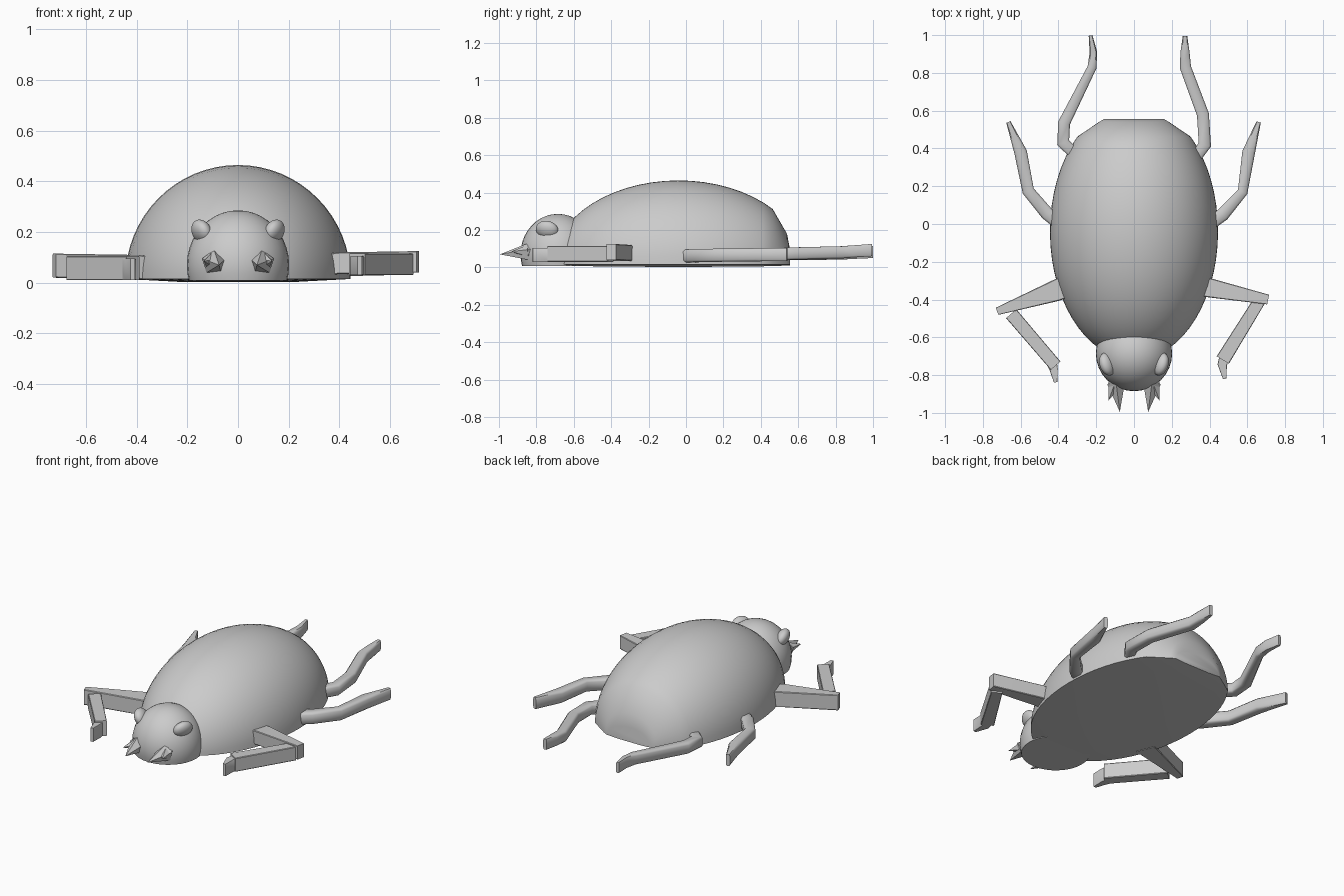
import bpy, bmesh
from math import sin, cos, pi, sqrt
from mathutils import Vector, Matrix

if "Cube" in bpy.data.objects:
    bpy.data.objects.remove(bpy.data.objects["Cube"])


def finish(bm, name, angle=0.6):
    bmesh.ops.recalc_face_normals(bm, faces=bm.faces)
    me = bpy.data.meshes.new(name)
    bm.to_mesh(me)
    bm.free()
    ob = bpy.data.objects.new(name, me)
    bpy.context.collection.objects.link(ob)
    bpy.ops.object.select_all(action='DESELECT')
    ob.select_set(True)
    bpy.context.view_layer.objects.active = ob
    bpy.ops.object.shade_smooth_by_angle(angle=angle)
    return ob


def loft(name, rings, angle=0.6):
    """Bridge closed rings of points and cap both ends."""
    bm = bmesh.new()
    loops = [[bm.verts.new(p) for p in r] for r in rings]
    n = len(rings[0])
    for a, b in zip(loops, loops[1:]):
        for i in range(n):
            j = (i + 1) % n
            bm.faces.new((a[i], a[j], b[j], b[i]))
    bm.faces.new(loops[0])
    bm.faces.new(loops[-1])
    return finish(bm, name, angle)


def ellipsoid(name, centre, radii, rot=None, floor=None):
    bm = bmesh.new()
    bmesh.ops.create_uvsphere(bm, u_segments=32, v_segments=20, radius=1)
    m = Matrix.Translation(centre) @ (rot or Matrix()) @ Matrix.Diagonal((*radii, 1))
    bmesh.ops.transform(bm, matrix=m, verts=bm.verts)
    if floor is not None:
        cut = bmesh.ops.bisect_plane(bm, geom=bm.verts[:] + bm.edges[:] + bm.faces[:],
                                     plane_co=(0, 0, floor), plane_no=(0, 0, 1), clear_inner=True)
        edges = [e for e in cut['geom_cut'] if isinstance(e, bmesh.types.BMEdge)]
        bmesh.ops.contextual_create(bm, geom=edges)
    return finish(bm, name)


def limb(name, path, z0, z1, tilt=0.0, corner=0.3):
    """Sweep a chamfered box along (x, y, half width) points."""
    pts = [Vector(p[:2]) for p in path]
    rings = []
    for i, (x, y, w) in enumerate(path):
        ins = (pts[i] - pts[max(i - 1, 0)]).normalized()
        out = (pts[min(i + 1, len(pts) - 1)] - pts[i]).normalized()
        d = (ins + out).normalized()
        c = Vector((-d.y, d.x))
        zc = (z0 + z1) / 2 + tilt * i / (len(path) - 1)
        h = (z1 - z0) / 2
        k = 1 - corner
        prof = [(1, k), (k, 1), (-k, 1), (-1, k), (-1, -k), (-k, -1), (k, -1), (1, -k)]
        rings.append([(x + c.x * w * u, y + c.y * w * u, zc + h * v) for u, v in prof])
    return loft(name, rings, 0.9 if corner > 0.2 else 0.5)


# Domed shell: half-ellipse sections, with a chamfered blunt tail
stations = []
for i in range(23):
    t = pi * (0.03 + 0.735 * i / 22)
    s = sin(t)
    stations.append((-0.04 - 0.68 * cos(t), 0.445 * s, 0.465 * s))
stations += [(0.54, 0.185, 0.18), (0.555, 0.16, 0.10)]
rings = []
for y, w, h in stations:
    arc = [(w * cos(pi * k / 32), y, 0.015 + (h - 0.015) * sin(pi * k / 32)) for k in range(33)]
    rings.append(arc + [(-w * 0.5, y, 0.015 - 0.012 * w / 0.445), (w * 0.5, y, 0.015 - 0.012 * w / 0.445)])
loft("shell", rings)

# Head with flat underside, and eyes
ellipsoid("head", (0, -0.685, 0.07), (0.202, 0.2, 0.216), floor=0.008)
for s, side in ((1, "right"), (-1, "left")):
    ellipsoid(side + "_eye", (s * 0.142, -0.742, 0.2), (0.036, 0.062, 0.052),
              Matrix.Rotation(s * 0.5, 4, 'Y') @ Matrix.Rotation(-s * 0.3, 4, 'Z'))

# Jaws: a main fang and a small outer barb on each side
for s, side in ((1, "right"), (-1, "left")):
    for part, base, tip, r in (("fang", (0.095, -0.84, 0.08), (0.075, -0.995, 0.07), 0.05),
                               ("barb", (0.10, -0.84, 0.085), (0.135, -0.935, 0.085), 0.038)):
        a, b = Vector((s * base[0], *base[1:])), Vector((s * tip[0], *tip[1:]))
        bm = bmesh.new()
        bmesh.ops.create_cone(bm, cap_ends=True, segments=5, radius1=r, radius2=0, depth=(b - a).length)
        q = (b - a).to_track_quat('Z', 'Y').to_matrix().to_4x4()
        bmesh.ops.transform(bm, matrix=Matrix.Translation((a + b) / 2) @ q, verts=bm.verts)
        finish(bm, side + "_" + part, 0.3)

# Rear legs
limb("right_rear_leg", [(0.31, 0.33, 0.03), (0.375, 0.42, 0.034), (0.365, 0.58, 0.032), (0.272, 0.83, 0.03),
                        (0.27, 0.91, 0.024), (0.27, 0.995, 0.012)], 0.03, 0.095, 0.03)
limb("left_rear_leg", [(-0.29, 0.35, 0.03), (-0.375, 0.43, 0.034), (-0.37, 0.535, 0.032), (-0.222, 0.83, 0.024),
                       (-0.215, 0.91, 0.02), (-0.23, 0.998, 0.01)], 0.03, 0.095, 0.02)

# Middle legs
limb("right_middle_leg", [(0.40, 0.0, 0.035), (0.47, 0.05, 0.035), (0.575, 0.17, 0.027), (0.607, 0.38, 0.034),
                          (0.66, 0.54, 0.012)], 0.025, 0.095, 0.01)
limb("left_middle_leg", [(-0.39, 0.0, 0.035), (-0.46, 0.055, 0.035), (-0.56, 0.175, 0.032), (-0.6, 0.38, 0.034),
                         (-0.665, 0.54, 0.012)], 0.025, 0.095, 0.01)

# Front legs: thigh, shin and small foot
for side, z0, z1, thigh, shin, foot in (
        ("right", 0.03, 0.115, [(0.36, -0.33, 0.052), (0.41, -0.34, 0.05), (0.71, -0.40, 0.026)],
         [(0.665, -0.405, 0.032), (0.47, -0.72, 0.038)],
         [(0.485, -0.69, 0.03), (0.467, -0.745, 0.025), (0.48, -0.82, 0.009)]),
        ("left", 0.01, 0.105, [(-0.36, -0.33, 0.06), (-0.42, -0.355, 0.056), (-0.725, -0.462, 0.02)],
         [(-0.65, -0.475, 0.036), (-0.415, -0.75, 0.034)],
         [(-0.44, -0.72, 0.03), (-0.425, -0.77, 0.022), (-0.415, -0.838, 0.009)])):
    limb(side + "_front_thigh", thigh, z0, z1, 0.01, 0.08)
    limb(side + "_front_shin", shin, z0, z1, 0.0, 0.08)
    limb(side + "_front_foot", foot, z0, z1 - 0.01, 0.0, 0.08)
